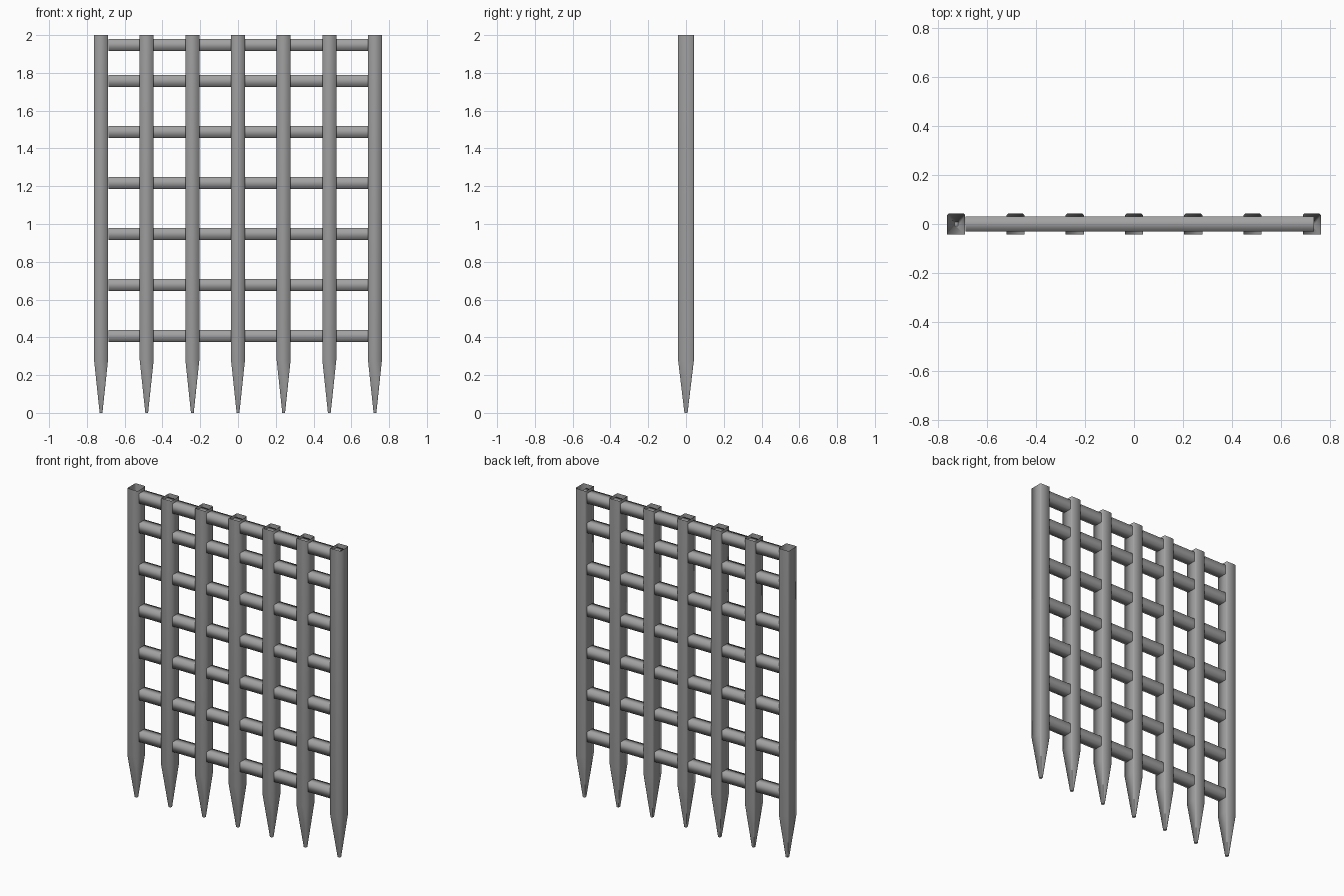
import bpy
import bmesh

if "Cube" in bpy.data.objects:
    bpy.data.objects.remove(bpy.data.objects["Cube"], do_unlink=True)

iron = bpy.data.materials.new("grey_iron")
iron.use_nodes = True
GREY = (0.36, 0.36, 0.36, 1)
iron.diffuse_color = GREY
iron.node_tree.nodes["Principled BSDF"].inputs["Base Color"].default_value = GREY


def finish(bm, name):
    mesh = bpy.data.meshes.new(name)
    bm.to_mesh(mesh)
    bm.free()
    mesh.materials.append(iron)
    mesh.shade_smooth()
    obj = bpy.data.objects.new(name, mesh)
    bpy.context.collection.objects.link(obj)


def post(name, x):
    """Hollow upright, open at the top and tapering to a spike."""
    w, d, c = 0.037, 0.042, 0.006
    outline = [(-w, -d), (w, -d), (w, d - c), (w - c, d), (-w + c, d), (-w, d - c)]
    bm = bmesh.new()
    rings = []
    for z, s in ((0, 0.2), (0.28, 1), (2, 1)):
        rings.append([bm.verts.new((x + px * s, py * s, z)) for px, py in outline])
    for low, high in zip(rings, rings[1:]):
        for i in range(len(outline)):
            j = (i + 1) % len(outline)
            bm.faces.new((low[i], low[j], high[j], high[i]))
    tip = bm.faces.new(rings[0][::-1])
    bmesh.ops.split_edges(bm, edges=tip.edges[:])
    finish(bm, name)


def rail(name, z):
    """Square crossbar sleeve running through all the uprights."""
    bm = bmesh.new()
    bmesh.ops.create_cube(bm, size=1)
    ends = [f for f in bm.faces if abs(f.normal.x) > 0.5]
    bmesh.ops.delete(bm, geom=ends, context='FACES_ONLY')
    for v in bm.verts:
        v.co.x = v.co.x * 1.42 + 0.024
        v.co.y *= 0.06
        v.co.z = v.co.z * 0.063 + z
    finish(bm, name)


# Seven spiked uprights
for i in range(7):
    post(f"spiked_post_{i + 1}", (i - 3) * 0.2417)

# Seven crossbars, the top one set closer
for i in range(6):
    rail(f"crossbar_{i + 1}", 0.408 + i * 0.27)
rail("top_crossbar", 1.948)
